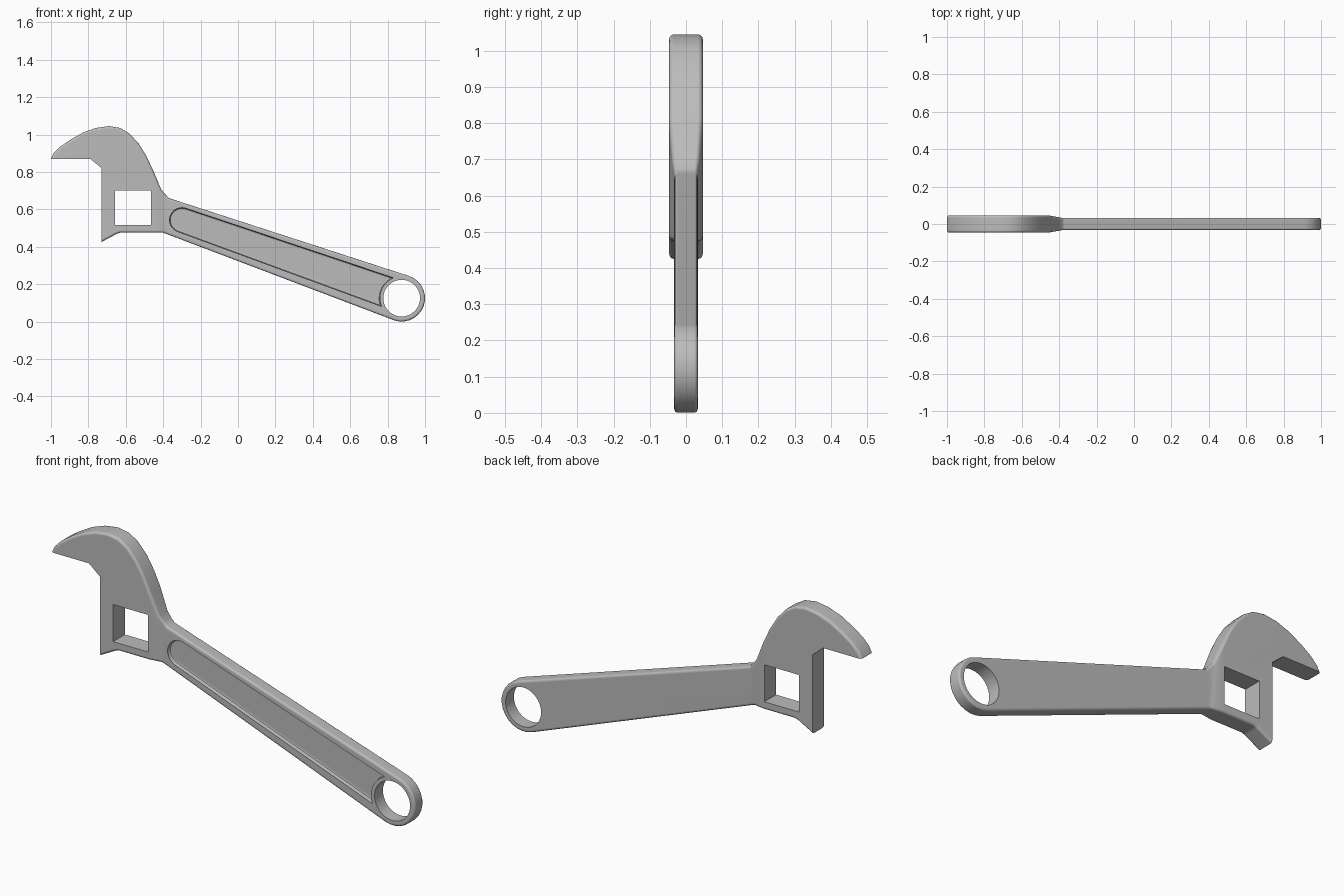
import bpy, bmesh
from math import sin, cos, radians

cube = bpy.data.objects.get("Cube")
if cube:
    bpy.data.objects.remove(cube)

steel = bpy.data.materials.new("steel_grey")
steel.use_nodes = True
colour = (0.5, 0.5, 0.5, 1)
steel.diffuse_color = colour
steel.node_tree.nodes["Principled BSDF"].inputs["Base Color"].default_value = colour
steel.node_tree.nodes["Principled BSDF"].inputs["Roughness"].default_value = 0.5


def arc(cx, cz, r, start, end, steps):
    """Points along an arc in the xz plane, angles in degrees."""
    angles = [radians(start + (end - start) * i / steps) for i in range(steps + 1)]
    return [(cx + r * cos(a), cz + r * sin(a)) for a in angles]


def prism(points, y0, y1, rule=None, bevel=0.0, segments=1):
    """Extrude an xz outline along y; bevel the rim edges chosen by rule."""
    bm = bmesh.new()
    face = bm.faces.new([bm.verts.new((x, y0, z)) for x, z in points])
    new = bmesh.ops.extrude_face_region(bm, geom=[face], use_keep_orig=True)
    for v in new["geom"]:
        if isinstance(v, bmesh.types.BMVert):
            v.co.y = y1
    bmesh.ops.recalc_face_normals(bm, faces=bm.faces[:])
    if rule:
        rims = [e for e in bm.edges if abs(e.verts[0].co.y - e.verts[1].co.y) < 1e-6
                and rule((e.verts[0].co + e.verts[1].co) / 2)]
        bmesh.ops.bevel(bm, geom=rims, offset=bevel, segments=segments,
                        profile=0.5, affect='EDGES', clamp_overlap=False)
    return bm


def make_object(bm, name):
    bmesh.ops.recalc_face_normals(bm, faces=bm.faces[:])
    mesh = bpy.data.meshes.new(name)
    bm.to_mesh(mesh)
    bm.free()
    mesh.materials.append(steel)
    obj = bpy.data.objects.new(name, mesh)
    bpy.context.collection.objects.link(obj)
    return obj


HEAD, GRIP = 0.0465, 0.033      # half thicknesses
NECK_A, NECK_B = -0.46, -0.385  # where the head thins into the handle
EYE = (0.875, 0.125)            # centre of the hanging hole

# Body: curved jaw, neck, handle and rounded end in one outline
outline = [(-1, 0.87), (-0.985, 0.9), (-0.95, 0.935), (-0.9, 0.97), (-0.83, 1.01),
           (-0.76, 1.035), (-0.69, 1.045), (-0.63, 1.035), (-0.58, 1.005),
           (-0.53, 0.95), (-0.49, 0.885), (-0.45, 0.8), (-0.41, 0.705), (-0.37, 0.66)]
outline += arc(*EYE, 0.125, 72, -110, 14)
outline += [(-0.4, 0.475), (-0.63, 0.475), (-0.65, 0.468), (-0.73, 0.425),
            (-0.73, 0.82), (-0.79, 0.87)]
body = prism(outline, -HEAD, HEAD,
             lambda m: not (m.x < -0.72 and m.z < 0.88), 0.013, 3)

# Thin the handle, with a straight taper across the neck
for x in (NECK_A, NECK_B):
    bmesh.ops.bisect_plane(body, geom=body.verts[:] + body.edges[:] + body.faces[:],
                           plane_co=(x, 0, 0), plane_no=(1, 0, 0))
for v in body.verts:
    t = min(max((v.co.x - NECK_A) / (NECK_B - NECK_A), 0), 1)
    v.co.y *= 1 + t * (GRIP / HEAD - 1)
wrench = make_object(body, "wrench_body")

# Cutters: square window, hanging hole and the recess in the front of the handle
window = [(-0.657, 0.515), (-0.465, 0.515), (-0.465, 0.7), (-0.657, 0.7)]
recess = arc(-0.3, 0.543, 0.066, 72, 249, 12) + arc(*EYE, 0.117, 202, 112, 10)
cutters = [
    make_object(prism(window, -0.1, 0.1), "window_cutter"),
    make_object(prism(arc(*EYE, 0.098, 0, 351, 39), -0.1, 0.1), "hole_cutter"),
    make_object(prism(recess, -0.06, -0.012, lambda m: m.y > -0.03, 0.012, 2),
                "recess_cutter"),
]
bpy.ops.object.select_all(action='DESELECT')
wrench.select_set(True)
bpy.context.view_layer.objects.active = wrench
for cutter in cutters:
    mod = wrench.modifiers.new("cut", 'BOOLEAN')
    mod.operation = 'DIFFERENCE'
    mod.solver = 'EXACT'
    mod.object = cutter
    bpy.ops.object.modifier_apply(modifier=mod.name)
    bpy.data.objects.remove(cutter)

bpy.ops.object.shade_smooth_by_angle(angle=radians(35))
weighted = wrench.modifiers.new("even_shading", 'WEIGHTED_NORMAL')
weighted.keep_sharp = True
